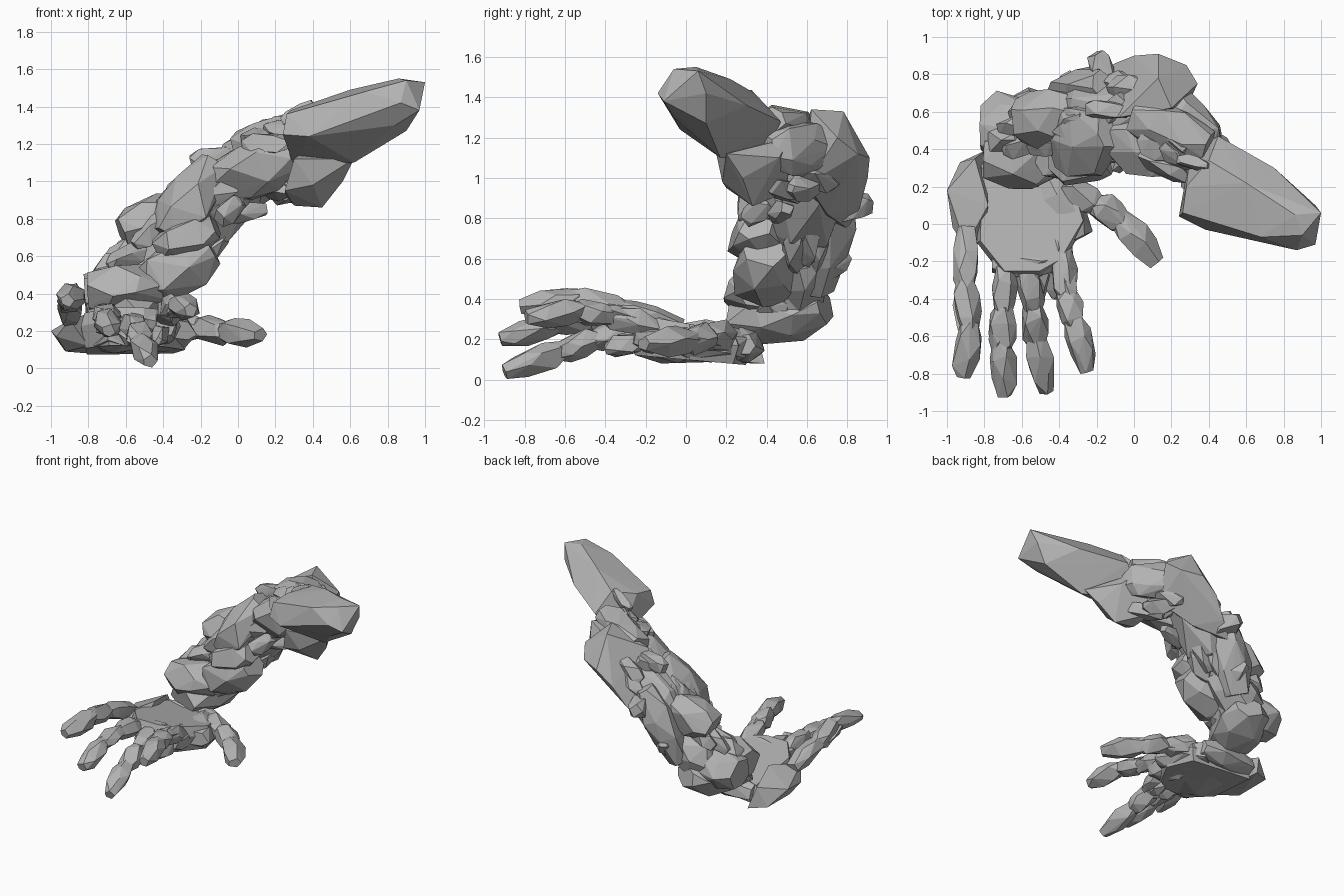
import bpy
import bmesh
import math
import random
from mathutils import Vector

rng = random.Random(7)

default_cube = bpy.data.objects.get("Cube")
if default_cube:
    bpy.data.objects.remove(default_cube, do_unlink=True)

# One plain stone colour
stone = bpy.data.materials.new("grey stone")
stone.use_nodes = True
grey = (0.45, 0.45, 0.45, 1)
stone.diffuse_color = grey
stone.node_tree.nodes["Principled BSDF"].inputs["Base Color"].default_value = grey


def hull(name, points):
    """Faceted rock: the convex hull of a handful of corner points."""
    bm = bmesh.new()
    for point in points:
        bm.verts.new(point)
    result = bmesh.ops.convex_hull(bm, input=bm.verts[:])
    loose = set(result["geom_interior"]) | set(result["geom_unused"])
    verts = [v for v in loose if isinstance(v, bmesh.types.BMVert)]
    bmesh.ops.delete(bm, geom=verts, context="VERTS")
    bmesh.ops.recalc_face_normals(bm, faces=bm.faces[:])
    mesh = bpy.data.meshes.new(name)
    bm.to_mesh(mesh)
    bm.free()
    mesh.materials.append(stone)
    obj = bpy.data.objects.new(name, mesh)
    bpy.context.collection.objects.link(obj)
    return obj


def shard(name, start, end, width, height, sides=5, blunt=0.5):
    """Irregular rock along an axis; width is its level half-size."""
    start, end = Vector(start), Vector(end)
    axis = end - start
    across = axis.cross(Vector((0, 0, 1)))
    if across.length < 0.01:
        across = Vector((1, 0, 0))
    across.normalize()
    up = across.cross(axis).normalized()
    points = []
    for along, size in ((0, blunt), (0.3, 1), (0.7, 0.95), (1, blunt * 0.8)):
        turn = rng.uniform(0, math.tau)
        for i in range(sides):
            angle = turn + math.tau * i / sides + rng.uniform(-0.25, 0.25)
            grow = size * rng.uniform(0.88, 1.14)
            shift = rng.uniform(-0.12, 0.12) if 0 < along < 1 else 0
            points.append(start + axis * (along + shift)
                          + across * math.cos(angle) * width * grow
                          + up * math.sin(angle) * height * grow)
    return hull(name, points)


# Upper end: one long tapered block with a smaller one under it
hull("end_block", [
    (1, .06, 1.53), (.86, .05, 1.55), (.9, -.06, 1.54), (.87, -.14, 1.42),
    (.97, -.11, 1.38), (.97, .1, 1.42), (.9, .1, 1.27), (.84, -.06, 1.3),
    (.62, .17, 1.1), (.38, -.03, 1.24), (.24, .04, 1.25), (.26, .06, 1.36),
    (.68, -.07, 1.48), (.28, .2, 1.38), (.6, .22, 1.49),
    (.4, .34, 1.42), (.75, .3, 1.36), (.45, .47, 1.28), (.3, .38, 1.08)])
hull("end_block_underside", [
    (.62, .2, 1.12), (.45, .33, .86), (.3, .35, .87), (.25, .2, .95),
    (.56, .28, 1), (.4, .18, .98),
    (.25, .5, .93), (.5, .46, 1.1), (.3, .15, 1.12), (.4, .52, 1.2)])

# Elbow block at the back of the bend
hull("elbow_block", [
    (.13, .78, 1.33), (.2, .62, 1.34), (.28, .85, 1.12), (.34, .75, 1.2),
    (.13, .91, 1.1), (0, .9, 1), (-.1, .86, .85), (-.2, .8, .75),
    (-.25, .65, .78), (-.08, .57, 1.2), (.27, .6, .97), (.05, .7, .82)])

# Rocks that make up the arm, from the bend down to the wrist
arm_rocks = {
    "elbow_front_rock": ((-.1, .46, 1), (.3, .36, 1.14), .17, .16),
    "elbow_top_rock": ((0, .58, 1.18), (.4, .42, 1.28), .14, .12),
    "elbow_outer_rock": ((.22, .7, 1.14), (.43, .4, 1.14), .1, .15),
    "arm_core": ((-.35, .55, .7), (.1, .62, 1.08), .2, .19),
    "arm_front_rock": ((-.38, .4, .7), (-.13, .5, 1.1), .2, .14),
    "arm_lower_front_rock": ((-.42, .4, .62), (-.12, .35, .76), .17, .13),
    "arm_side_rock": ((-.62, .55, .72), (-.28, .6, .86), .16, .14),
    "arm_back_rock": ((-.4, .62, .45), (-.16, .74, .98), .17, .13),
    "lower_arm_rock": ((-.5, .42, .44), (-.14, .4, .64), .19, .15),
    "lower_arm_back_rock": ((-.6, .55, .4), (-.25, .6, .62), .16, .16),
    "wrist_front_rock": ((-.8, .38, .41), (-.4, .36, .43), .18, .15),
    "wrist_back_rock": ((-.82, .52, .4), (-.42, .52, .42), .17, .16),
    "wrist_base_rock": ((-.65, .25, .28), (-.48, .69, .36), .19, .14),
}
for name, (start, end, width, height) in arm_rocks.items():
    shard(name, start, end, width, height, sides=6, blunt=.7)

# Splinters that stand out from the arm
spurs = {
    "back_spur": ((-.13, .74, .84), (-.21, .91, .87), .08, .09),
    "lower_back_spur": ((-.3, .68, .55), (-.36, .79, .63), .06, .09),
    "top_spur": ((.24, .34, 1.32), (.4, .31, 1.42), .04, .04),
    "side_spur": ((-.25, .62, 1.1), (-.04, .6, 1.16), .06, .06),
    "inner_spur": ((-.2, .5, 1), (-.06, .68, 1.14), .08, .05),
    "under_spur": ((-.05, .45, .82), (.15, .5, .85), .06, .06),
    "front_spur": ((-.1, .3, .8), (.02, .42, .88), .05, .07),
}
for name, (start, end, width, height) in spurs.items():
    shard(name, start, end, width, height, sides=4, blunt=.75)

# Thin chips laid over the arm along its direction
path = [Vector(p) for p in ((-.6, .47, .42), (-.38, .52, .62), (-.15, .55, .9),
                            (.1, .6, 1.08), (.35, .35, 1.14))]
for i in range(32):
    k = i % (len(path) - 1)
    axis = path[k + 1] - path[k]
    middle = path[k].lerp(path[k + 1], rng.random())
    side = axis.orthogonal().normalized()
    out = side * math.cos(i * 2.4) + axis.normalized().cross(side) * math.sin(i * 2.4)
    centre = middle + out * rng.uniform(.13, .18)
    reach = axis * rng.uniform(.25, .45) + out * rng.uniform(-.05, .05)
    shard("arm_chip", centre - reach, centre + reach, .07, .065, sides=4)

# Palm: a slab rising toward the fingers, with flank rocks
palm_outline = ((-.83, .33), (-.6, .3), (-.32, .26), (-.25, .02),
                (-.38, -.21), (-.5, -.28), (-.7, -.28), (-.84, -.1))
palm = []
for x, y in palm_outline:
    top = .28 - y * .16
    palm += [(x * .93 - .04, y * .9, top), (x, y, top - .07),
             (x * .9 - .06, y * .9, .1 - y * .08)]
hull("palm", palm)
hull("palm_outer_rock", [
    (-1, .18, .2), (-.97, -.02, .17), (-.9, -.12, .26), (-.8, -.1, .12),
    (-.85, .35, .24), (-.8, .39, .08), (-.93, .33, .1), (-.78, .1, .3),
    (-.92, .05, .09)])
palm_rocks = {
    "heel_rock": ((-.8, .29, .16), (-.38, .28, .17), .11, .09),
    "palm_under_rock": ((-.68, .25, .15), (-.6, -.25, .17), .18, .08),
    "thumb_root_rock": ((-.48, .26, .17), (-.3, -.08, .2), .14, .1),
    "palm_inner_rock": ((-.44, .05, .18), (-.39, -.26, .22), .09, .1),
    "knuckle_ridge": ((-.76, -.2, .24), (-.4, -.2, .24), .08, .08),
}
for name, (start, end, width, height) in palm_rocks.items():
    shard(name, start, end, width, height, sides=6, blunt=.75)

# Fingers: a chain of joints, each with one shard and a chip on it
fingers = {
    "little_finger": ((-.9, -.06, .27), (-.9, -.33, .35),
                      (-.88, -.56, .4), (-.91, -.82, .36)),
    "ring_finger": ((-.69, -.26, .27), (-.7, -.47, .3),
                    (-.71, -.66, .27), (-.69, -.92, .2)),
    "middle_finger": ((-.57, -.26, .25), (-.54, -.46, .2),
                      (-.52, -.63, .14), (-.47, -.9, .04)),
    "index_finger": ((-.38, -.17, .26), (-.36, -.38, .32),
                     (-.32, -.54, .34), (-.25, -.79, .31)),
    "thumb": ((-.36, .19, .22), (-.2, .1, .21),
              (-.06, .01, .2), (.12, -.21, .18)),
}
for name, joints in fingers.items():
    joints = [Vector(j) for j in joints]
    girth = .085 if name == "thumb" else .074
    for k, label in enumerate(("base", "middle", "tip")):
        start, end = joints[k], joints[k + 1]
        step = end - start
        lead = .15 if k < 2 else 0
        shard(f"{name}_{label}", start - step * .15, end + step * lead,
              girth, girth * .92, sides=5, blunt=.65)
        offset = Vector((rng.uniform(-.03, .03), 0, rng.uniform(-.03, .02)))
        if k < 2:
            shard(f"{name}_{label}_chip", start + step * .2 + offset,
                  end + step * .2 + offset, .05, .045, sides=4, blunt=.7)

# Small broken pieces beneath the knuckles
for x in (-.6, -.5, -.4):
    start = Vector((x, -.2, .2))
    drop = Vector((rng.uniform(-.03, .03), -.2, -.05))
    shard("knuckle_chip", start, start + drop, .05, .06, sides=4)
